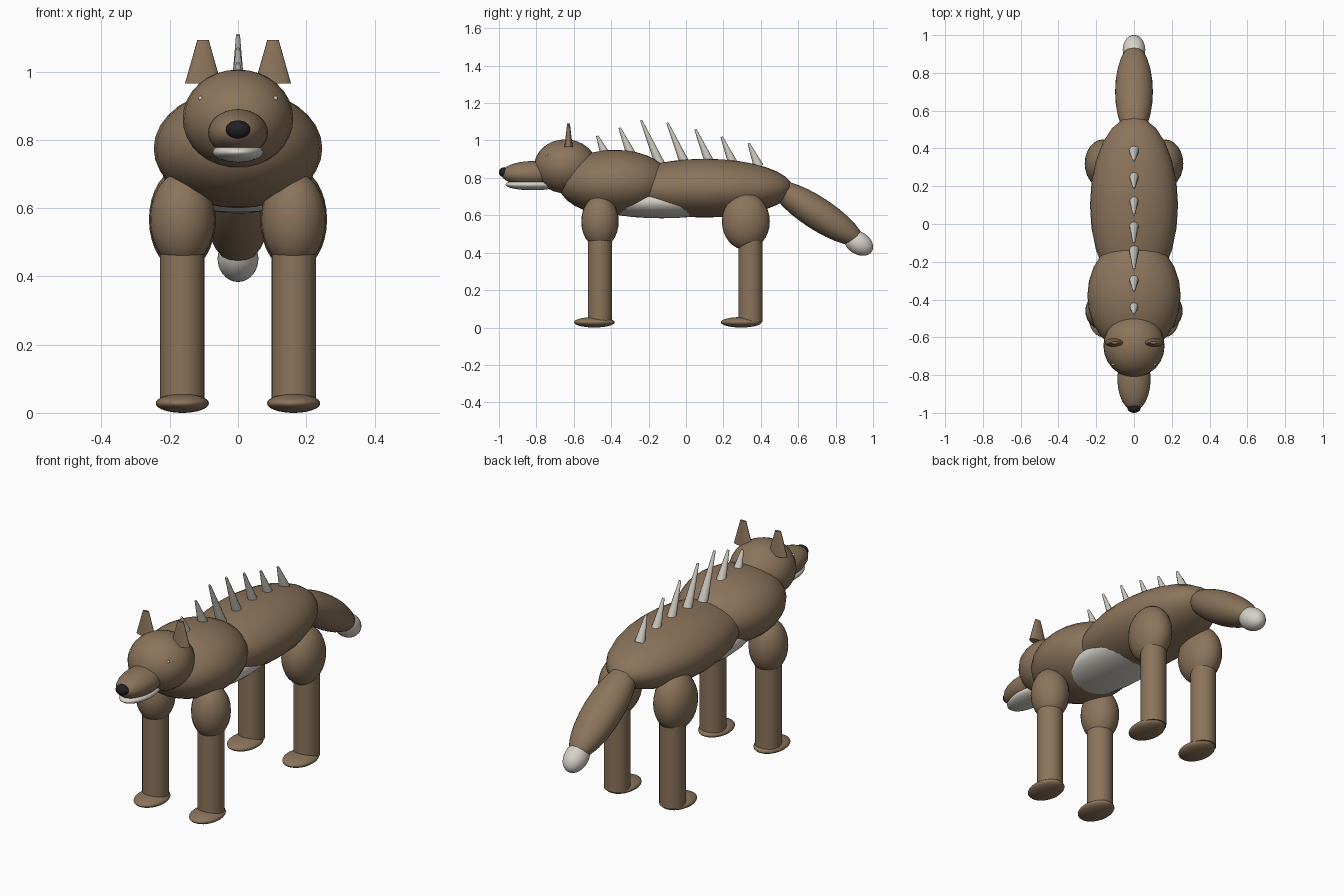
import bpy
from math import radians, atan2, hypot
from mathutils import Vector

cube = bpy.data.objects.get("Cube")
if cube:
    bpy.data.objects.remove(cube, do_unlink=True)


def material(name, rgb):
    m = bpy.data.materials.new(name)
    m.use_nodes = True
    m.diffuse_color = (*rgb, 1)
    bsdf = m.node_tree.nodes["Principled BSDF"]
    bsdf.inputs["Base Color"].default_value = (*rgb, 1)
    bsdf.inputs["Roughness"].default_value = 0.8
    return m


BROWN = material("brown fur", (0.26, 0.175, 0.105))
CREAM = material("cream fur", (0.68, 0.65, 0.59))
BONE = material("bone", (0.62, 0.59, 0.53))
BLACK = material("black nose", (0.015, 0.015, 0.018))


def finish(name, mat):
    ob = bpy.context.object
    ob.name = name
    ob.data.materials.append(mat)
    bpy.ops.object.shade_smooth_by_angle(angle=radians(40))
    return ob


def ellipsoid(name, centre, radii, mat, tilt=0, segments=24, rings=16):
    bpy.ops.mesh.primitive_uv_sphere_add(segments=segments, ring_count=rings,
                                         location=centre, rotation=(radians(tilt), 0, 0))
    bpy.context.object.scale = radii
    return finish(name, mat)


def cone(name, base, tip, r1, r2, mat, sides=16, flat=1):
    # tapered round bar whose axis lies in the side plane
    a, b = Vector(base), Vector(tip)
    d = b - a
    bpy.ops.mesh.primitive_cone_add(vertices=sides, radius1=r1, radius2=r2,
                                    depth=hypot(d.y, d.z), location=(a + b) / 2,
                                    rotation=(atan2(-d.y, d.z), 0, 0))
    bpy.context.object.scale = (1, flat, 1)
    return finish(name, mat)


# Torso
ellipsoid("body", (0, 0.10, 0.745), (0.233, 0.47, 0.157), BROWN)
ellipsoid("chest", (0, -0.38, 0.775), (0.247, 0.305, 0.175), BROWN)
ellipsoid("belly", (0, -0.13, 0.672), (0.18, 0.40, 0.088), CREAM)

# Head
ellipsoid("head", (0, -0.645, 0.862), (0.162, 0.167, 0.144), BROWN)
ellipsoid("snout", (0, -0.82, 0.822), (0.088, 0.168, 0.068), BROWN)
ellipsoid("jaw", (0, -0.82, 0.764), (0.075, 0.145, 0.03), CREAM)
ellipsoid("nose", (0, -0.972, 0.83), (0.036, 0.028, 0.027), BLACK)

# Tail
ellipsoid("tail", (0, 0.70, 0.612), (0.10, 0.29, 0.087), BROWN, tilt=-33)
ellipsoid("tail_tip", (0, 0.922, 0.452), (0.06, 0.085, 0.06), CREAM, tilt=-33)

# Paired parts
for side, s in (("left", 1), ("right", -1)):
    ellipsoid(f"{side}_eye", (s * 0.11, -0.744, 0.922), (0.007,) * 3, CREAM,
              segments=10, rings=6)
    cone(f"{side}_ear", (s * 0.105, -0.628, 0.965), (s * 0.1, -0.628, 1.092),
         0.053, 0.017, BROWN, flat=0.42)
    for end, y, foot_y, thigh in (("front", -0.46, -0.49, (0.095, 0.10, 0.14)),
                                  ("hind", 0.345, 0.295, (0.098, 0.128, 0.152))):
        thigh_y = y if end == "front" else y - 0.025
        ellipsoid(f"{end}_{side}_thigh", (s * 0.163, thigh_y, 0.567), thigh, BROWN)
        cone(f"{end}_{side}_leg", (s * 0.163, y, 0.03), (s * 0.163, y, 0.56),
             0.065, 0.065, BROWN, sides=24)
        ellipsoid(f"{end}_{side}_foot", (s * 0.163, foot_y, 0.028),
                  (0.078, 0.109, 0.028), BROWN)

# Row of forward-leaning back spines: tip y, tip z, base z
SPINES = [(-0.475, 1.025, 0.92), (-0.355, 1.068, 0.92), (-0.24, 1.108, 0.87),
          (-0.1, 1.095, 0.87), (0.05, 1.06, 0.87), (0.19, 1.02, 0.87),
          (0.335, 0.985, 0.86)]
for i, (y, z, base) in enumerate(SPINES):
    cone(f"back_spine_{i + 1}", (0, y + (z - base) * 0.43, base), (0, y, z),
         0.027, 0.006, BONE, sides=10)
